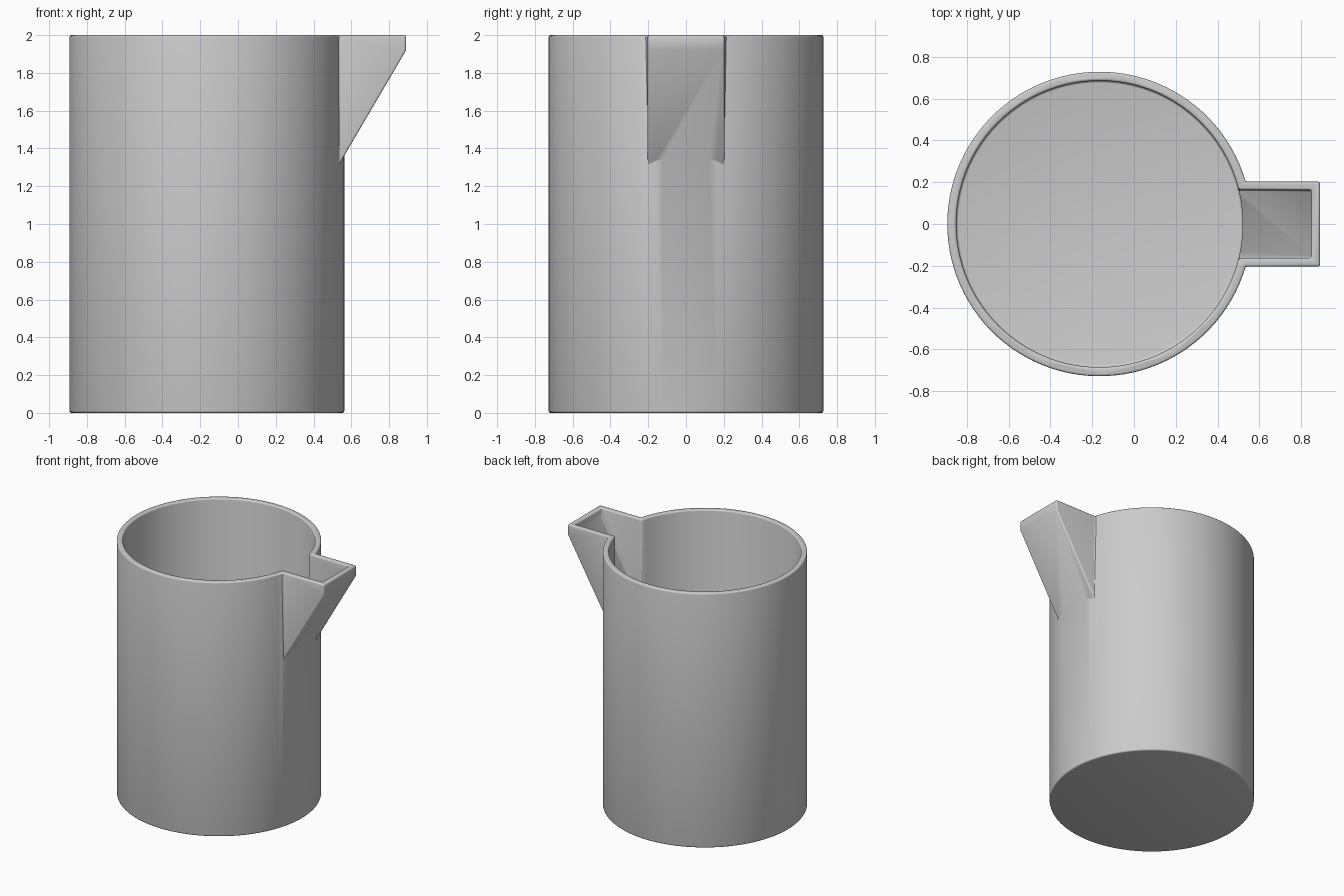
import bpy, bmesh, math

if "Cube" in bpy.data.objects:
    bpy.data.objects.remove(bpy.data.objects["Cube"])

CX, R, WALL = -0.165, 0.728, 0.043


def prism(name, pts):
    """Closed solid from a bottom ring and matching top ring."""
    n = len(pts) // 2
    bm = bmesh.new()
    v = [bm.verts.new(p) for p in pts]
    bm.faces.new(v[:n])
    bm.faces.new(v[n:])
    for i in range(n):
        j = (i + 1) % n
        bm.faces.new((v[i], v[j], v[n + j], v[n + i]))
    bmesh.ops.recalc_face_normals(bm, faces=bm.faces[:])
    me = bpy.data.meshes.new(name)
    bm.to_mesh(me)
    bm.free()
    ob = bpy.data.objects.new(name, me)
    bpy.context.collection.objects.link(ob)
    return ob


def drum(name, r, half_w, z0, z1):
    """Round solid with vertices exactly where the spout walls meet it."""
    a = math.asin(half_w / r)
    angs = [-a + 2 * a * i / 10 for i in range(10)]
    angs += [a + (2 * math.pi - 2 * a) * i / 96 for i in range(96)]
    return prism(name, [(CX + r * math.cos(t), r * math.sin(t), z)
                        for z in (z0, z1) for t in angs])


def wedge(name, x_end, z_lip, half_w, z_top):
    """Triangular spout solid with a short vertical lip."""
    slope, x0 = 0.60 / 0.353, 0.38
    prof = [(x0, z_lip - slope * (x_end - x0)), (x_end, z_lip),
            (x_end, z_top), (x0, z_top)]
    return prism(name, [(x, y, z) for y in (-half_w, half_w) for x, z in prof])


def boolean(ob, other, op):
    m = ob.modifiers.new(op, 'BOOLEAN')
    m.object, m.operation, m.solver = other, op, 'EXACT'
    other.hide_render = True


# Outer shape and the hollow inside
jug = drum("jug", R, 0.203, 0, 2)
spout = wedge("spout_helper", 0.89, 1.92, 0.203, 2)
hollow = drum("hollow_cutter", R - WALL, 0.163, WALL, 2.1)
channel = wedge("channel_cutter", 0.848, 1.93, 0.163, 2.1)
boolean(jug, spout, 'UNION')
boolean(jug, hollow, 'DIFFERENCE')
boolean(jug, channel, 'DIFFERENCE')

# Softened edges
weld = jug.modifiers.new("weld", 'WELD')
weld.merge_threshold = 0.001
bev = jug.modifiers.new("bevel", 'BEVEL')
bev.width, bev.segments = 0.011, 3
bev.limit_method, bev.angle_limit = 'ANGLE', math.radians(40)
bev.use_clamp_overlap = False

# Bake the result and drop the helpers
dg = bpy.context.evaluated_depsgraph_get()
baked = bpy.data.meshes.new_from_object(jug.evaluated_get(dg))
jug.modifiers.clear()
jug.data = baked
for h in (spout, hollow, channel):
    bpy.data.objects.remove(h)

grey = bpy.data.materials.new("light grey")
grey.diffuse_color = (0.6, 0.6, 0.6, 1)
grey.use_nodes = True
grey.node_tree.nodes["Principled BSDF"].inputs["Base Color"].default_value = grey.diffuse_color
jug.data.materials.clear()
jug.data.materials.append(grey)

bpy.context.view_layer.objects.active = jug
jug.select_set(True)
bpy.ops.object.shade_smooth_by_angle(angle=math.radians(32))
